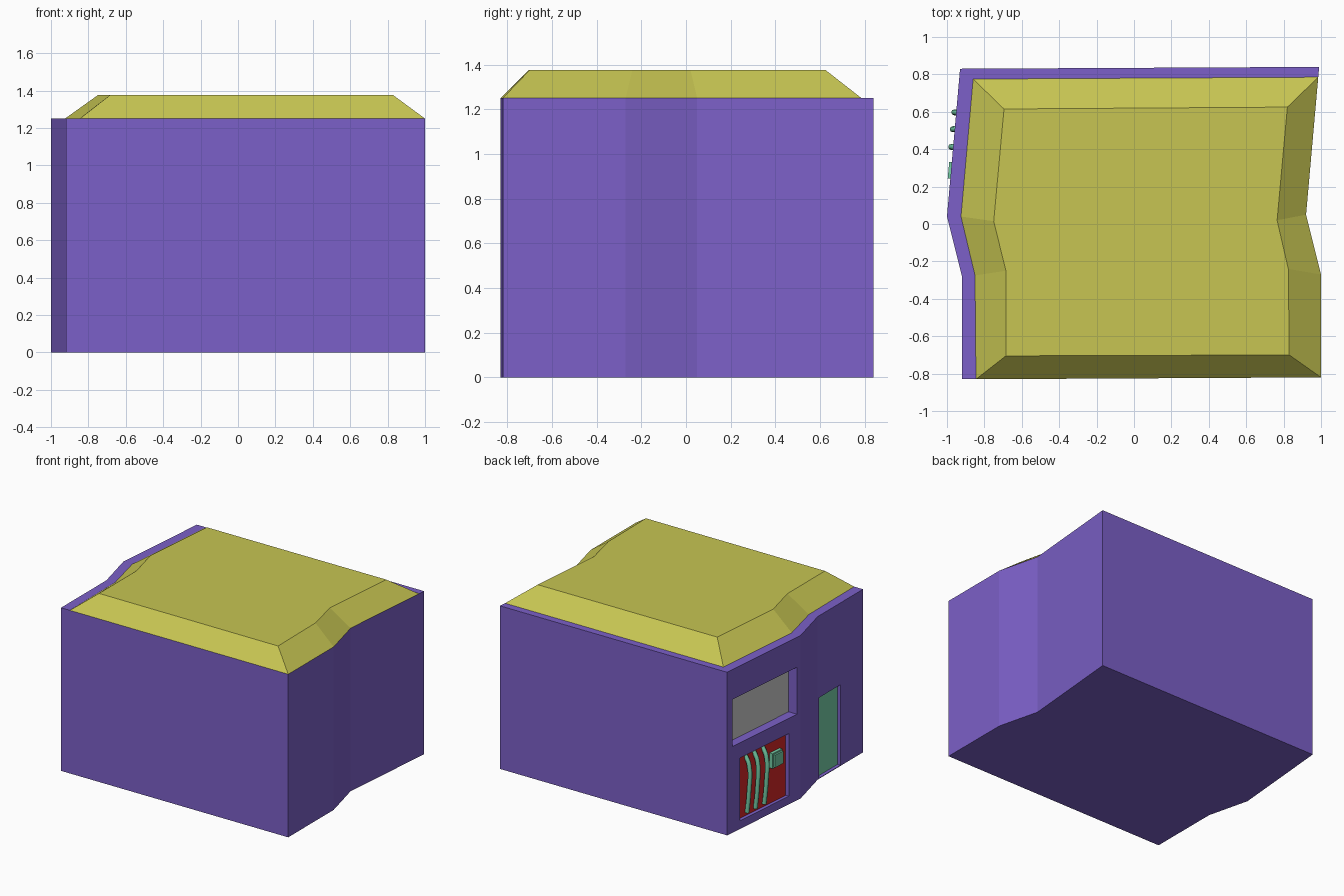
import bpy, bmesh

if "Cube" in bpy.data.objects:
    bpy.data.objects.remove(bpy.data.objects["Cube"])


def material(name, rgb):
    m = bpy.data.materials.new(name)
    m.diffuse_color = (*rgb, 1)
    m.use_nodes = True
    m.node_tree.nodes["Principled BSDF"].inputs["Base Color"].default_value = m.diffuse_color
    return m


purple = material("purple", (0.20, 0.117, 0.58))
yellow = material("yellow", (0.57, 0.56, 0.085))
green = material("green", (0.18, 0.62, 0.39))
red = material("red", (0.67, 0.02, 0.02))


def loft(name, low, z0, high, z1, mat=None):
    """Closed solid between two matching outlines (counter-clockwise)."""
    bm = bmesh.new()
    a = [bm.verts.new((x, y, z0)) for x, y in low]
    b = [bm.verts.new((x, y, z1)) for x, y in high]
    bm.faces.new(a[::-1])
    bm.faces.new(b)
    for i in range(len(a)):
        j = (i + 1) % len(a)
        bm.faces.new((a[i], a[j], b[j], b[i]))
    bmesh.ops.recalc_face_normals(bm, faces=bm.faces)
    me = bpy.data.meshes.new(name)
    bm.to_mesh(me)
    bm.free()
    ob = bpy.data.objects.new(name, me)
    bpy.context.collection.objects.link(ob)
    if mat:
        me.materials.append(mat)
    return ob


def wall_x(y):
    """x of the left wall at a given y."""
    if y > 0.04:
        return -1.0 + 0.07 * (y - 0.04) / 0.79
    return -0.92 - 0.08 * max(0, (y + 0.28) / 0.32)


def slab(name, y0, y1, z0, z1, d0, d1, mat=None):
    """Block following the left wall, from depth d0 to d1 inside it."""
    pts = [(wall_x(y0) + d0, y0), (wall_x(y0) + d1, y0),
           (wall_x(y1) + d1, y1), (wall_x(y1) + d0, y1)]
    return loft(name, pts, z0, pts, z1, mat)


# Main block
outline = [(-0.92, -0.83), (1.0, -0.82), (1.0, -0.27), (0.92, 0.05),
           (0.99, 0.84), (-0.93, 0.83), (-1.0, 0.04), (-0.92, -0.28)]
walls = loft("walls", outline, 0, outline, 1.25, purple)

# Sloped roof
eaves = [(-0.845, -0.83), (1.0, -0.82), (1.0, -0.27), (0.92, 0.05),
         (0.985, 0.785), (-0.86, 0.775), (-0.925, 0.04), (-0.85, -0.275)]
crown = [(-0.685, -0.705), (0.83, -0.70), (0.825, -0.24), (0.765, 0.02),
         (0.82, 0.625), (-0.695, 0.615), (-0.75, 0.015), (-0.685, -0.25)]
loft("roof", eaves, 1.25, crown, 1.375, yellow)

# Recessed window, service niche and door in the left wall
for name, y0, y1, z0, z1, depth, mat in (
        ("window", 0.08, 0.775, 0.66, 1.02, 0.07, None),
        ("niche_panel", 0.167, 0.69, 0.063, 0.543, 0.026, red),
        ("door", -0.555, -0.295, 0.005, 0.622, 0.026, green)):
    cutter = slab(name + "_cutter", y0, y1, z0, z1, -0.05, depth + 0.01)
    cutter.hide_render = True
    cutter.hide_viewport = True
    cutter.display_type = 'WIRE'
    mod = walls.modifiers.new(name, 'BOOLEAN')
    mod.operation = 'DIFFERENCE'
    mod.solver = 'EXACT'
    mod.object = cutter
    slab(name, y0, y1, z0, z1, depth, depth + 0.01, mat)

# Three bent pipes
for i, y in enumerate((0.597, 0.507, 0.412)):
    cu = bpy.data.curves.new("pipe_%d" % (i + 1), 'CURVE')
    cu.dimensions = '3D'
    cu.bevel_depth = 0.016
    cu.bevel_resolution = 2
    cu.resolution_u = 4
    cu.use_fill_caps = True
    sp = cu.splines.new('BEZIER')
    path = [(0.03, 0.525), (-0.002, 0.46), (-0.002, 0.25), (0.014, 0.09)]
    sp.bezier_points.add(len(path) - 1)
    for bp, (d, z) in zip(sp.bezier_points, path):
        bp.co = (wall_x(y) + d, y, z)
        bp.handle_left_type = bp.handle_right_type = 'AUTO'
    cu.materials.append(green)
    bpy.context.collection.objects.link(bpy.data.objects.new(cu.name, cu))

# Meter box with a cover
slab("meter_box", 0.235, 0.34, 0.335, 0.45, 0.0, 0.03, green)
slab("meter_cover", 0.242, 0.332, 0.345, 0.44, -0.014, 0.0, green)
